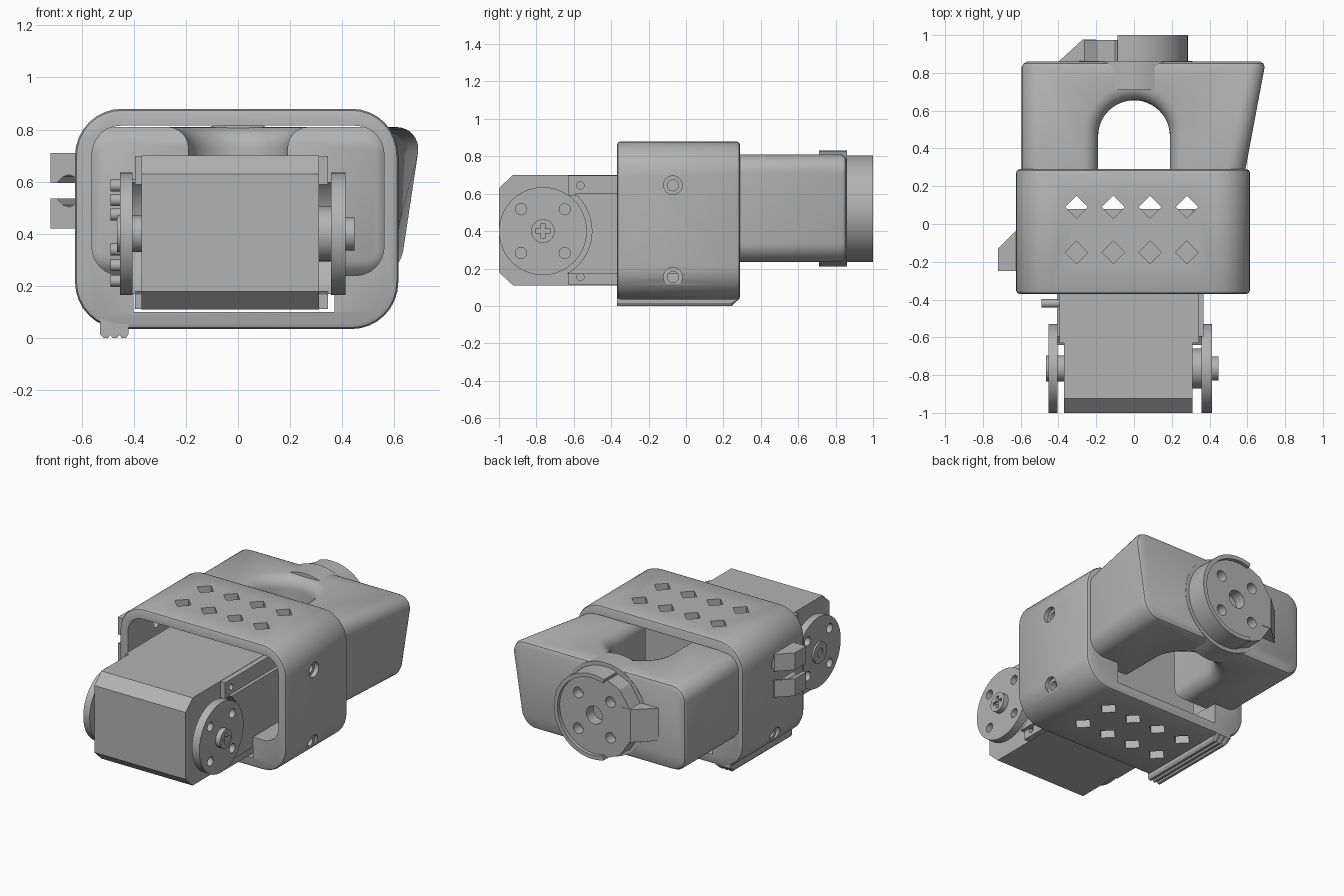
import bpy, bmesh, math

if "Cube" in bpy.data.objects:
    bpy.data.objects.remove(bpy.data.objects["Cube"], do_unlink=True)

GREY = (0.45, 0.45, 0.45, 1)
mat = bpy.data.materials.new("plain_grey")
mat.use_nodes = True
mat.diffuse_color = GREY
mat.node_tree.nodes["Principled BSDF"].inputs["Base Color"].default_value = GREY


def place(a, b, level, axis):
    return {"x": (level, a, b), "y": (a, level, b), "z": (a, b, level)}[axis]


def loft(name, rings, axis):
    """Skin a list of (outline, level) rings and cap both ends."""
    bm = bmesh.new()
    rows = [[bm.verts.new(place(a, b, lv, axis)) for a, b in pts] for pts, lv in rings]
    for r, s in zip(rows, rows[1:]):
        for i in range(len(r)):
            j = (i + 1) % len(r)
            bm.faces.new((r[i], r[j], s[j], s[i]))
    bm.faces.new(rows[0])
    bm.faces.new(rows[-1])
    bmesh.ops.recalc_face_normals(bm, faces=bm.faces)
    mesh = bpy.data.meshes.new(name)
    bm.to_mesh(mesh)
    bm.free()
    mesh.materials.append(mat)
    obj = bpy.data.objects.new(name, mesh)
    bpy.context.collection.objects.link(obj)
    return obj


def prism(name, pts, lo, hi, axis):
    return loft(name, [(pts, lo), (pts, hi)], axis)


def box(name, x0, x1, y0, y1, z0, z1):
    return prism(name, [(x0, y0), (x1, y0), (x1, y1), (x0, y1)], z0, z1, "z")


def circle(a, b, r, n=40, start=0.0):
    return [(a + r * math.cos(start + math.tau * i / n),
             b + r * math.sin(start + math.tau * i / n)) for i in range(n)]


def round_rect(x0, x1, z0, z1, r, n=8):
    pts = []
    corners = [(x1 - r, z1 - r), (x0 + r, z1 - r), (x0 + r, z0 + r), (x1 - r, z0 + r)]
    for k, (cx, cz) in enumerate(corners):
        for i in range(n + 1):
            t = math.pi / 2 * (k + i / n)
            pts.append((cx + r * math.cos(t), cz + r * math.sin(t)))
    return pts


def cut(obj, *cutters):
    bpy.context.view_layer.objects.active = obj
    for c in cutters:
        m = obj.modifiers.new("cut", "BOOLEAN")
        m.operation, m.solver, m.object = "DIFFERENCE", "EXACT", c
        bpy.ops.object.modifier_apply(modifier=m.name)
        bpy.data.objects.remove(c, do_unlink=True)
    return obj


# Sleeve: rounded shell with filleted ends
FILLET = [(0.02, 0.0), (0.006, 0.006), (0.0, 0.02)]


def sleeve_ring(d):
    return round_rect(-0.625 + d, 0.615 - d, 0.035 + d, 0.88 - d, 0.18 - d)


rings = [(sleeve_ring(d), -0.37 + s) for d, s in FILLET]
rings += [(sleeve_ring(d), 0.29 - s) for d, s in reversed(FILLET)]
sleeve = loft("sleeve", rings, "y")
cut(sleeve,
    prism("cutter", round_rect(-0.56, 0.56, 0.24, 0.815, 0.11), -0.6, 0.6, "y"),
    box("cutter", -0.4, 0.37, -0.6, 0.6, 0.1, 0.4))
for x in (-0.305, -0.11, 0.085, 0.28):
    for y in (0.09, -0.15):
        cut(sleeve, prism("cutter", circle(x, y, 0.06, 4), -0.1, 1.0, "z"))
for z in (0.645, 0.155):
    cut(sleeve, prism("cutter", circle(-0.07, z, 0.03, 12), -0.8, 0.8, "x"))
    for s in (-1, 1):
        cut(sleeve, prism("cutter", circle(-0.07, z, 0.05, 24), s * 0.585, s * 0.8, "x"))


# Rear body: tapered block, flared on the left, with a filleted thumb opening
def body_ring(y, d):
    flare = max(0, (y - 0.29) / 0.57)
    pts = round_rect(-0.595 + d, 0.59 - d, 0.235 + d, 0.81 - d, 0.1 - d)
    return [(x + (flare * (0.03 + 0.16 * (z - 0.235)) if x > 0.2 else 0), z)
            for x, z in pts], y


body = loft("rear_body", [body_ring(0.16, 0.06), body_ring(0.175, 0.03), body_ring(0.21, 0.0),
                          body_ring(0.29, 0.0), body_ring(0.83, 0.0), body_ring(0.85, 0.01),
                          body_ring(0.86, 0.03)], "y")


def arch(o):
    r = 0.19 + o
    pts = [(r * math.cos(math.pi * i / 24), 0.465 + r * math.sin(math.pi * i / 24))
           for i in range(25)]
    return pts + [(-r, 0), (r, 0)]


R = 0.08
steps = [i * math.pi / 12 for i in range(7)]
levels = [(arch(R), 0.1)]
levels += [(arch(R * (1 - math.sin(t))), 0.235 + R * (1 - math.cos(t))) for t in steps]
levels += [(arch(R * (1 - math.sin(t))), 0.81 - R * (1 - math.cos(t))) for t in reversed(steps)]
levels += [(arch(R), 0.95)]
cut(body, loft("cutter", levels, "z"))

# Rear wheel mount: collar, drilled plate, partial rim and side wedge
CZ = 0.52
prism("mount_collar", circle(0, CZ, 0.31, 64), 0.71, 0.862, "y")
plate_pts = [(x, z) for x, z in circle(0, CZ, 0.262, 64) if x > -0.1]
half = len(plate_pts) // 2 + 1
octagon = [(-0.1, CZ + 0.26), (-0.19, CZ + 0.22), (-0.27, CZ + 0.1),
           (-0.27, CZ - 0.1), (-0.19, CZ - 0.22), (-0.1, CZ - 0.26)]
plate_pts = [p for p in plate_pts if p[1] >= CZ] + octagon + [p for p in plate_pts if p[1] < CZ]
plate = prism("mount_plate", plate_pts, 0.84, 0.975, "y")
for sx in (-1, 1):
    for sz in (-1, 1):
        cut(plate, prism("cutter", circle(sx * 0.12, CZ + sz * 0.12, 0.036, 16), 0.91, 1.1, "y"))
cut(plate, prism("cutter", circle(0, CZ, 0.06, 24), 0.9, 1.1, "y"))
arc = [math.radians(a) for a in range(-108, 109, 6)]
rim = [(0.285 * math.cos(t), CZ + 0.285 * math.sin(t)) for t in arc]
rim += [(0.258 * math.cos(t), CZ + 0.258 * math.sin(t)) for t in reversed(arc)]
prism("mount_rim", rim, 0.85, 1.0, "y")
prism("mount_wedge", [(-0.2, 0.84), (-0.41, 0.85), (-0.27, 0.978), (-0.2, 0.978)],
      CZ - 0.11, CZ + 0.11, "z")

# Servo: chamfered case with stepped cheeks
prism("servo_case", [(-0.925, 0.7), (-1, 0.63), (-1, 0.18), (-0.925, 0.11),
                     (0.08, 0.11), (0.08, 0.7)], -0.37, 0.31, "x")
HY, HZ = -0.765, 0.4
for side, inner, step, face in (("left", 0.305, 0.345, 0.368), ("right", -0.365, -0.395, -0.407)):
    cheek = prism("servo_cheek_" + side, [(-0.66, 0.17), (0.08, 0.17), (0.08, 0.6), (-0.66, 0.6)],
                  inner, face, "x")
    cut(cheek, prism("cutter", circle(HY, HZ, 0.262, 48), -0.6, 0.6, "x"))
    for z0, z1 in ((0.112, 0.18), (0.59, 0.698)):
        lug = prism("servo_lug_" + side, [(-0.63, z0), (0.07, z0), (0.07, z1), (-0.63, z1)],
                    inner, step, "x")
        zc = 0.155 if z0 < 0.3 else 0.645
        cut(lug, prism("cutter", circle(-0.565, zc, 0.02, 16), -0.6, 0.6, "x"))


# Output discs with four holes, spacer and hub on each side
def horn(side, inner, lo, hi, hub, spacer_r, hub_r):
    disc = prism("disc_" + side, circle(HY, HZ, 0.235, 64), lo, hi, "x")
    for sy in (-1, 1):
        for sz in (-1, 1):
            cut(disc, prism("cutter", circle(HY + sy * 0.117, HZ + sz * 0.117, 0.03, 20),
                            -0.6, 0.6, "x"))
    prism("spacer_" + side, circle(HY, HZ, spacer_r), inner, lo, "x")
    return prism("hub_" + side, circle(HY, HZ, hub_r), hi, hub, "x")


screw = horn("left", 0.3, 0.357, 0.412, 0.447, 0.105, 0.063)
cut(screw, box("cutter", 0.43, 0.5, HY - 0.04, HY + 0.04, HZ - 0.01, HZ + 0.01),
    box("cutter", 0.43, 0.5, HY - 0.01, HY + 0.01, HZ - 0.04, HZ + 0.04))
cap = horn("right", -0.36, -0.405, -0.452, -0.465, 0.07, 0.07)
cut(cap, prism("cutter", circle(HY, HZ, 0.03, 20), -0.5, -0.457, "x"))

# Connector pins beside the servo
for z in (0.585, 0.53, 0.475, 0.34, 0.28, 0.22):
    prism("connector_pin", circle(-0.42, z, 0.023, 16), -0.49, -0.39, "x")

# Cable clip: two mirrored jaws tapering into the sleeve
jaw = [(-0.6, 0.145), (-0.72, 0.145), (-0.72, 0.03), (-0.695, 0.03),
       (-0.67, 0.055), (-0.645, 0.062), (-0.62, 0.05), (-0.6, 0.035)]
for name, s in (("clip_upper", 1), ("clip_lower", -1)):
    pts = [(x, 0.565 + s * z) for x, z in jaw]
    thin = [(max(x, -0.628), z) if x > -0.63 else (-0.6 + (x + 0.6) * 0.25, z) for x, z in pts]
    loft(name, [(pts, -0.25), (pts, -0.13), (thin, -0.04)], "y")

# Grooved rail under the sleeve, sloped at the rear end
rail = [(-0.42, 0.09), (-0.53, 0.09), (-0.53, 0.015), (-0.515, 0), (-0.5, 0), (-0.49, 0.012),
        (-0.48, 0), (-0.465, 0), (-0.455, 0.012), (-0.445, 0), (-0.43, 0), (-0.42, 0.015)]
loft("rail", [(rail, -0.37), (rail, 0.245), ([(x, max(z, 0.038)) for x, z in rail], 0.285)], "y")

# Smooth curved surfaces while keeping crisp edges
for o in bpy.context.view_layer.objects:
    o.select_set(o.type == "MESH" and mat.name in o.data.materials)
bpy.context.view_layer.objects.active = sleeve
bpy.ops.object.shade_smooth_by_angle(angle=math.radians(32))
